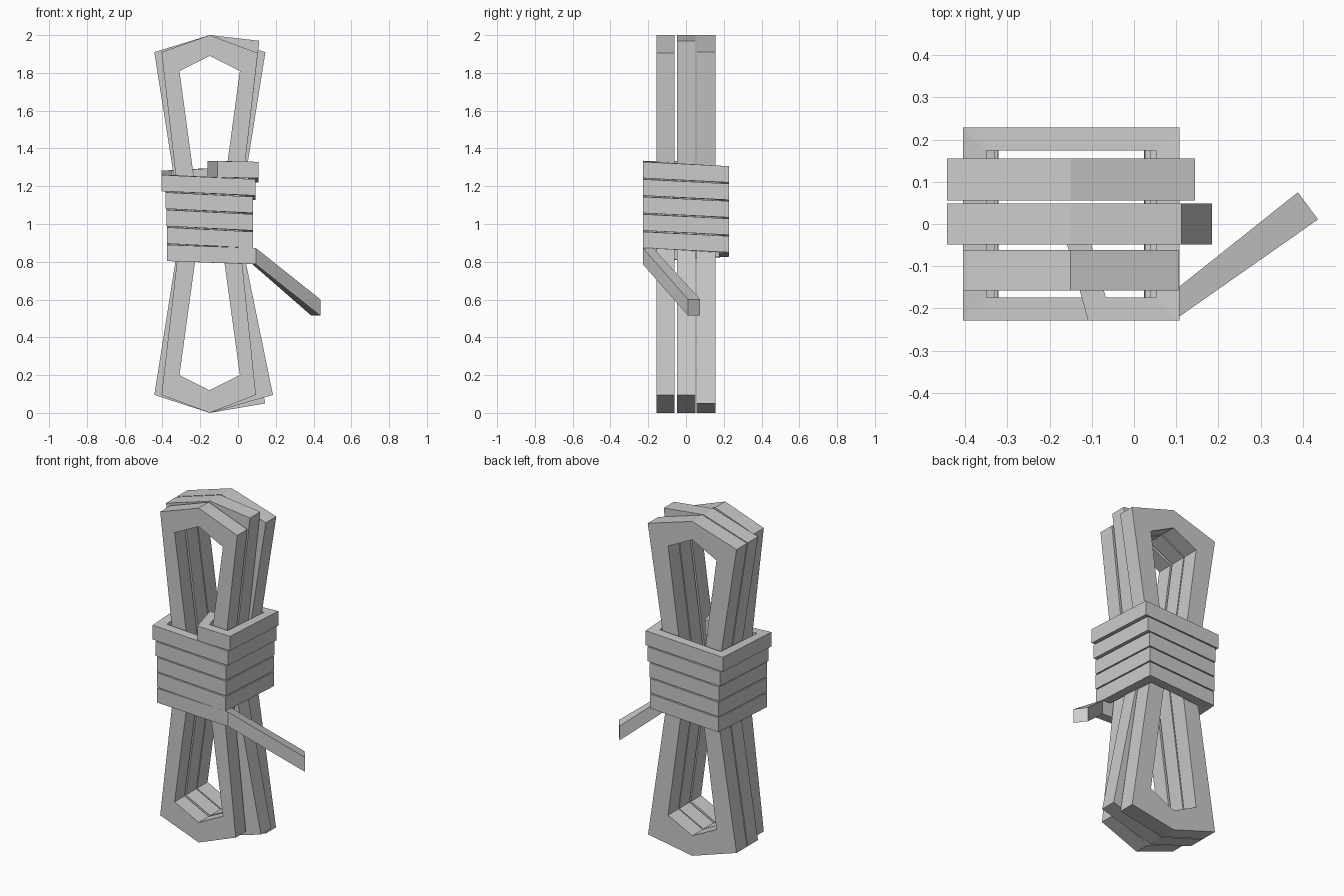
import bpy, bmesh
from mathutils import Vector

if "Cube" in bpy.data.objects:
    bpy.data.objects.remove(bpy.data.objects["Cube"])


def ring_sweep(name, rings, closed):
    """Skin a run of four-point rings into a square-section solid."""
    bm = bmesh.new()
    vs = [[bm.verts.new(p) for p in r] for r in rings]
    n = len(vs)
    for i in range(n if closed else n - 1):
        a, b = vs[i], vs[(i + 1) % n]
        for k in range(4):
            m = (k + 1) % 4
            bm.faces.new((a[k], a[m], b[m], b[k]))
    if not closed:
        bm.faces.new(vs[0])
        bm.faces.new(vs[-1])
    bmesh.ops.recalc_face_normals(bm, faces=bm.faces)
    me = bpy.data.meshes.new(name)
    bm.to_mesh(me)
    bm.free()
    ob = bpy.data.objects.new(name, me)
    bpy.context.collection.objects.link(ob)
    return ob


# Upright loops of folded rope, pinched at the waist
INNER = [(-.15, 1.89), (-.31, 1.81), (-.2, 1), (-.31, .2),
         (-.15, .12), (.01, .2), (-.1, 1), (.01, 1.81)]


def loop(name, y0, y1, left, right_top, right_foot):
    outer = [(-.15, 2), (left, 1.91), (-.3, 1), (left, .095),
             (-.15, 0), right_foot, (0, 1), right_top]
    rings = [[(o[0], y0, o[1]), (i[0], y0, i[1]), (i[0], y1, i[1]), (o[0], y1, o[1])]
             for o, i in zip(outer, INNER)]
    return ring_sweep(name, rings, True)


loop("front_loop", -.157, -.062, -.405, (.105, 1.905), (.095, .095))
loop("middle_loop", -.048, .049, -.443, (.113, 1.97), (.185, .095))
loop("back_loop", .056, .155, -.443, (.145, 1.91), (.143, .05))


# Binding: tucked end, descending square coils, loose tail
HALF_T, HALF_H, PITCH = .0275, .043, .0925
path = [Vector((-.135, -.03, 1.29)), Vector((-.088, -.201, 1.29))]
z = 1.286
for turn in range(5):
    xr = (.08, .066, .053, .052, .051)[turn]
    xl = (-.377, -.357, -.35, -.349, -.348)[turn]
    for k, (x, y) in enumerate(((xr, -.201), (xr, .201), (xl, .201), (xl, -.201))):
        path.append(Vector((x, y, z - k * PITCH / 4)))
    z -= PITCH
path += [Vector((.085, -.201, .83)), Vector((.412, .043, .558))]

rings = []
for i, p in enumerate(path):
    d0 = (p - path[i - 1]).xy if i else (path[1] - p).xy
    d1 = (path[i + 1] - p).xy if i < len(path) - 1 else d0
    n0 = Vector((d0.y, -d0.x)).normalized()
    n1 = Vector((d1.y, -d1.x)).normalized()
    m = (n0 + n1).normalized()
    t = .04 if i == len(path) - 1 else HALF_T
    off = (m * (t / m.dot(n0))).to_3d()
    up = Vector((0, 0, HALF_H))
    rings.append([p + off + up, p + off - up, p - off - up, p - off + up])
ring_sweep("binding_rope", rings, False)
